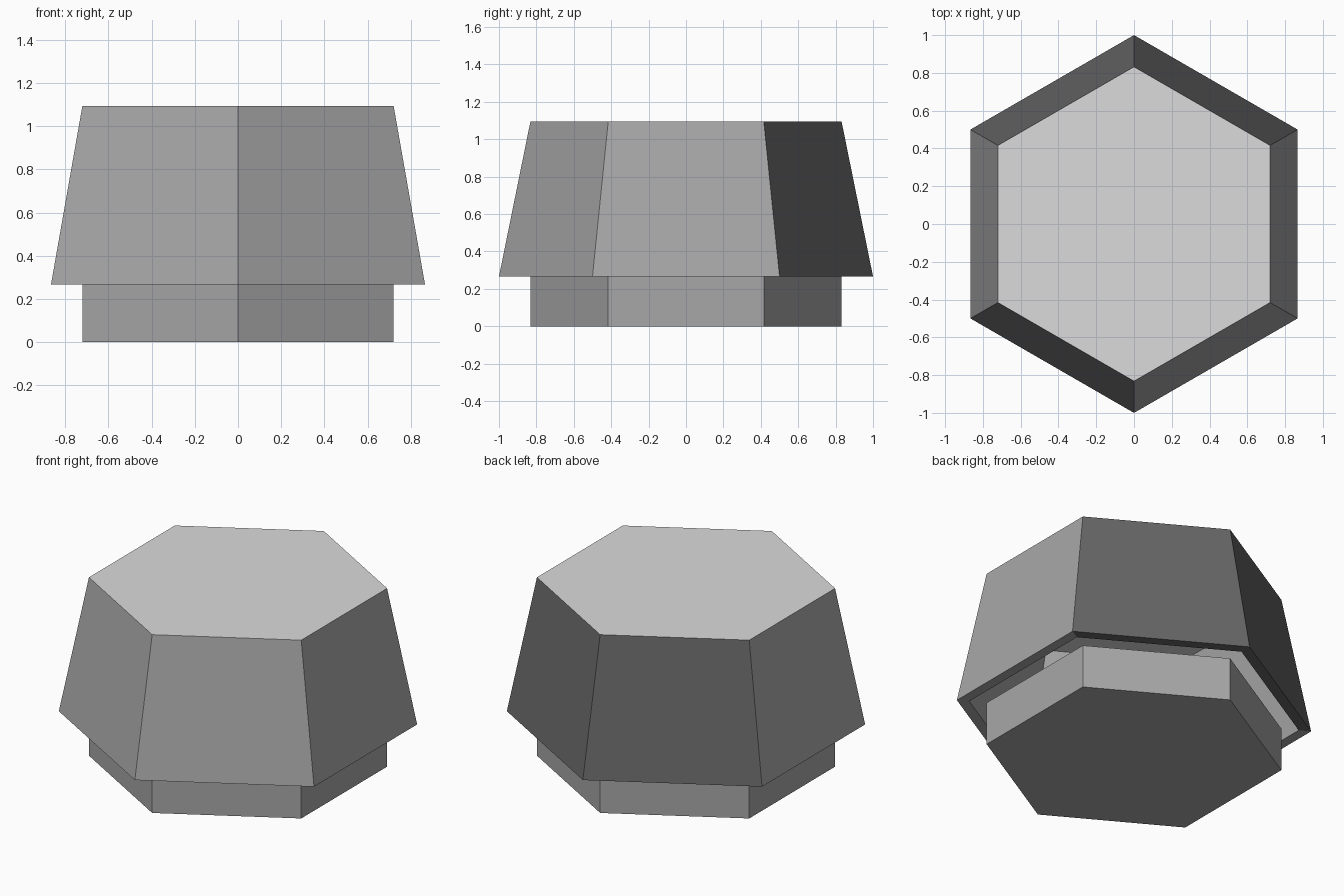
import bpy
import bmesh
from math import cos, sin, tau

SIDES = 6
TOP_Z, RIM_Z = 1.094, 0.266
NARROW, WIDE = 0.832, 1.0
WALL = 0.07

default = bpy.data.objects.get("Cube")
if default:
    bpy.data.objects.remove(default, do_unlink=True)


def make_material(name, grey):
    mat = bpy.data.materials.new(name)
    mat.use_nodes = True
    colour = (grey, grey, grey, 1)
    mat.diffuse_color = colour
    mat.node_tree.nodes["Principled BSDF"].inputs["Base Color"].default_value = colour
    return mat


mid_grey = make_material("mid grey", 0.39)
light_grey = make_material("light grey", 0.71)
dark_grey = make_material("dark grey", 0.135)


def loft(name, profile, materials, pick_colour):
    """Join six-sided rings given as (radius, height), capping both ends."""
    bm = bmesh.new()
    rings = []
    for radius, z in profile:
        angles = [tau * (i / SIDES + 0.25) for i in range(SIDES)]
        rings.append([bm.verts.new((radius * cos(a), radius * sin(a), z)) for a in angles])
    for low, high in zip(rings, rings[1:]):
        for i in range(SIDES):
            j = (i + 1) % SIDES
            bm.faces.new((low[i], low[j], high[j], high[i]))
    bm.faces.new(rings[0])
    bm.faces.new(rings[-1])
    bmesh.ops.recalc_face_normals(bm, faces=bm.faces[:])
    for face in bm.faces:
        face.material_index = pick_colour(face.calc_center_median())
    mesh = bpy.data.meshes.new(name)
    bm.to_mesh(mesh)
    bm.free()
    for mat in materials:
        mesh.materials.append(mat)
    obj = bpy.data.objects.new(name, mesh)
    bpy.context.collection.objects.link(obj)


def cap_colour(centre):
    """Light lid, dark pair of back panels, mid grey elsewhere."""
    if centre.z > TOP_Z - WALL - 0.01:
        return 1
    return 2 if centre.y > 0.3 else 0


# Hexagonal foot
loft("base", [(NARROW, 0), (NARROW, RIM_Z)], [mid_grey], lambda centre: 0)

# Tapered hollow cap, from the inner ceiling down around the rim to the lid
loft("cap", [(NARROW - WALL, TOP_Z - WALL), (WIDE - WALL, RIM_Z),
             (WIDE, RIM_Z), (NARROW, TOP_Z)],
     [mid_grey, light_grey, dark_grey], cap_colour)
